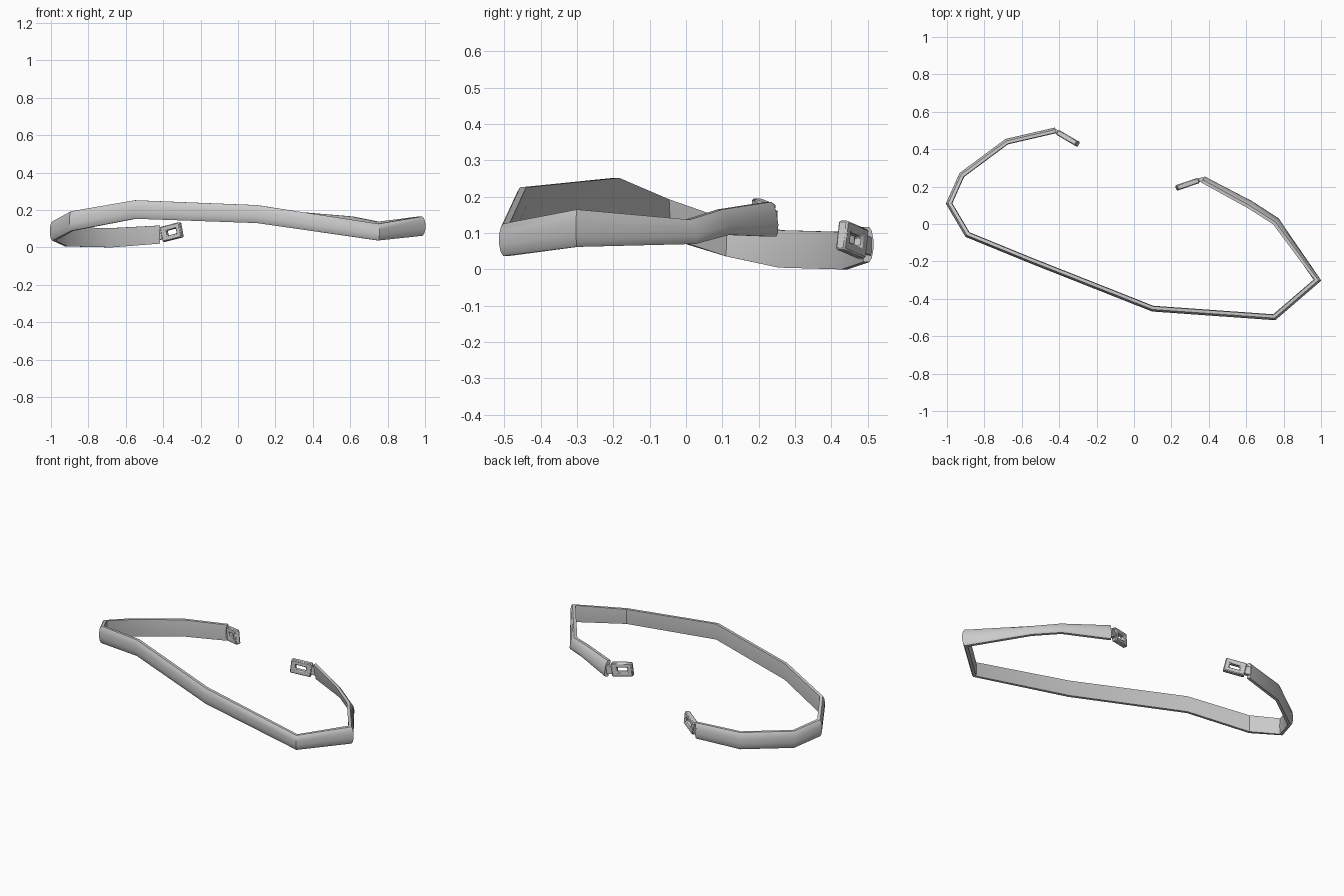
import bpy, bmesh
from mathutils import Vector

if "Cube" in bpy.data.objects:
    bpy.data.objects.remove(bpy.data.objects["Cube"])

# Strap stations: x, y, bottom z, top z, sideways lean of the top edge (towards inside)
STATIONS = [
    (-0.42, 0.50, 0.02, 0.117, 0.0),
    (-0.68, 0.44, 0.0, 0.103, 0.0),
    (-0.92, 0.262, 0.005, 0.108, 0.0),
    (-0.988, 0.11, 0.036, 0.138, 0.0),
    (-0.89, -0.056, 0.088, 0.193, 0.0),
    (-0.55, -0.195, 0.153, 0.252, 0.0),
    (0.10, -0.452, 0.13, 0.226, 0.0),
    (0.75, -0.498, 0.037, 0.126, 0.0),
    (0.98, -0.30, 0.062, 0.165, 0.0),
    (0.76, 0.015, 0.07, 0.137, 0.022),
    (0.62, 0.105, 0.095, 0.165, 0.022),
    (0.37, 0.238, 0.09, 0.186, 0.015),
]
# Cross-section: outward offset, height fraction
SECTION = [(-0.012, -0.5), (0.005, -0.5), (0.012, -0.38), (0.016, -0.15),
           (0.016, 0.15), (0.012, 0.38), (0.005, 0.5), (-0.012, 0.5), (-0.015, 0.0)]


def finish(bm, name, angle):
    bmesh.ops.recalc_face_normals(bm, faces=bm.faces)
    mesh = bpy.data.meshes.new(name)
    bm.to_mesh(mesh)
    bm.free()
    ob = bpy.data.objects.new(name, mesh)
    bpy.context.collection.objects.link(ob)
    bpy.ops.object.select_all(action='DESELECT')
    ob.select_set(True)
    bpy.context.view_layer.objects.active = ob
    bpy.ops.object.shade_smooth_by_angle(angle=angle)
    return ob


def loft(bm, rings):
    vs = [[bm.verts.new(p) for p in r] for r in rings]
    n = len(vs[0])
    for a, b in zip(vs, vs[1:]):
        for i in range(n):
            j = (i + 1) % n
            bm.faces.new((a[i], a[j], b[j], b[i]))
    return vs


def strap():
    pts = [Vector(s[:2]) for s in STATIONS]
    rings = []
    for i, (x, y, z0, z1, lean) in enumerate(STATIONS):
        d0 = (pts[i] - pts[max(i - 1, 0)]).normalized()
        d1 = (pts[min(i + 1, len(pts) - 1)] - pts[i]).normalized()
        t = (d0 + d1).normalized()
        out = Vector((t.y, -t.x))
        side = d1 if d1.length else d0
        miter = 1 / max(0.6, abs(out.dot(Vector((side.y, -side.x)))))
        ring = []
        for o, v in SECTION:
            p = pts[i] + out * (o * miter - lean * v)
            ring.append((p.x, p.y, (z0 + z1) / 2 + v * (z1 - z0)))
        rings.append(ring)
    bm = bmesh.new()
    vs = loft(bm, rings)
    bm.faces.new(vs[0])
    bm.faces.new(vs[-1])
    finish(bm, "strap", 0.6)


def buckle(name, root, tip, h=0.082, t=0.015):
    a, b = Vector(root), Vector(tip)
    along = (b - a).normalized()
    side = Vector((along.y, -along.x, 0)).normalized()
    up = side.cross(along)
    if up.z < 0:
        up = -up
    L = (b - a).length

    def rect(u0, u1, v, n):
        return [a + along * u + up * w + side * n
                for u, w in ((u0, -v), (u1, -v), (u1, v), (u0, v))]

    # slotted plate
    bm = bmesh.new()
    u0, s0, s1 = 0.018, L * 0.36, L * 0.8
    outer, hole = h / 2, h * 0.17
    loft(bm, [rect(u0, L, outer, -t), rect(u0, L, outer, t),
              rect(s0, s1, hole, t), rect(s0, s1, hole, -t),
              rect(u0, L, outer, -t)])
    bmesh.ops.remove_doubles(bm, verts=bm.verts, dist=1e-5)
    bmesh.ops.recalc_face_normals(bm, faces=bm.faces)
    plate = finish(bm, name + "_plate", 0.6)
    bev = plate.modifiers.new("Bevel", 'BEVEL')
    bev.width = 0.005
    bev.segments = 1
    # neck joining the plate to the strap
    bm = bmesh.new()
    vs = loft(bm, [rect(-0.012, u0 + 0.006, h * 0.3, -t * 0.7),
                   rect(-0.012, u0 + 0.006, h * 0.3, t * 0.7)])
    bm.faces.new(vs[0])
    bm.faces.new(vs[1])
    finish(bm, name + "_neck", 0.5)


strap()
buckle("left_buckle", (-0.42, 0.497, 0.065), (-0.302, 0.428, 0.095))
buckle("right_buckle", (0.36, 0.238, 0.138), (0.228, 0.193, 0.155))
